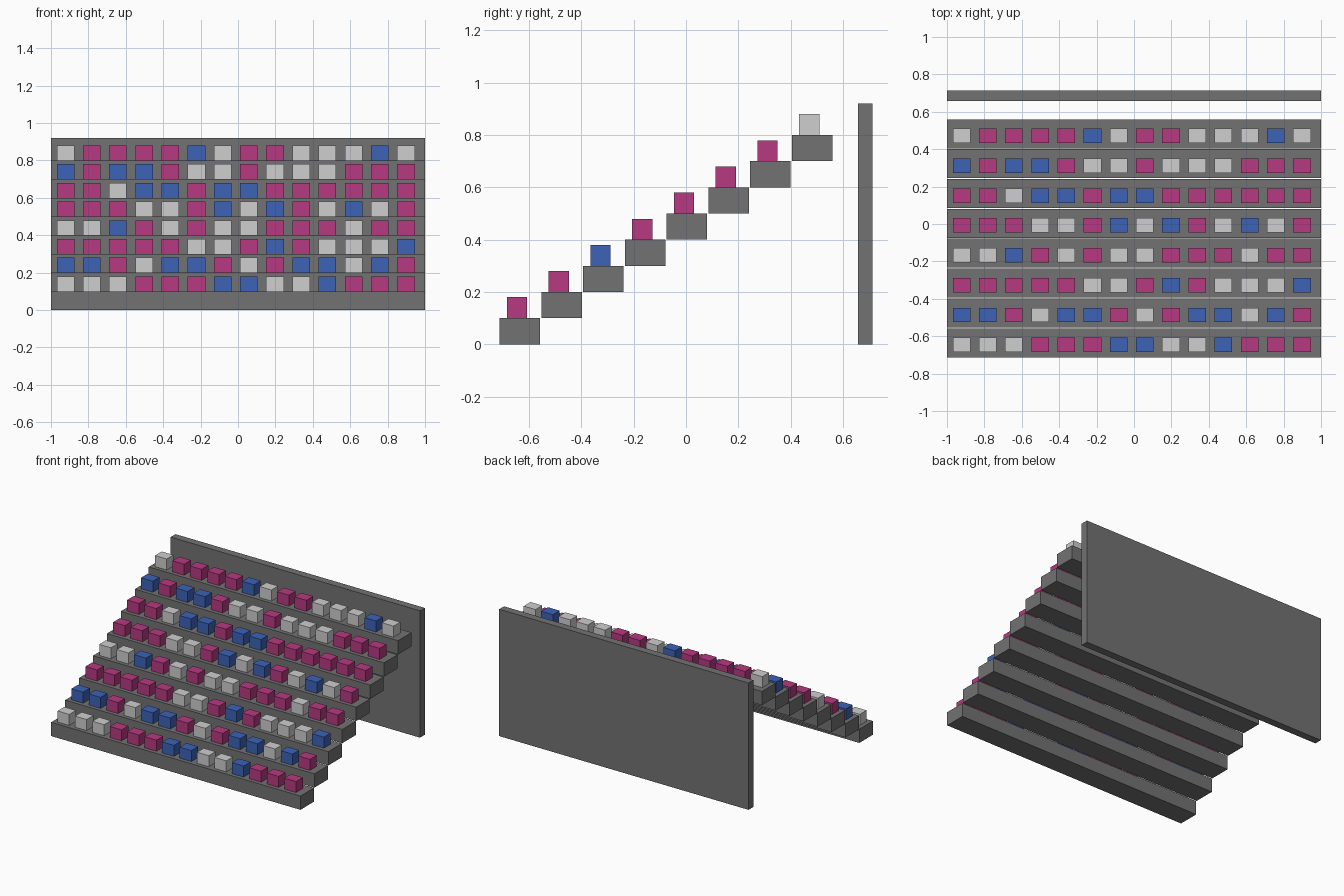
import bpy

if "Cube" in bpy.data.objects:
    bpy.data.objects.remove(bpy.data.objects["Cube"])


def material(name, rgb):
    m = bpy.data.materials.new(name)
    m.diffuse_color = (*rgb, 1)
    m.use_nodes = True
    m.node_tree.nodes["Principled BSDF"].inputs["Base Color"].default_value = m.diffuse_color
    return m


GREY = material("concrete grey", (0.17, 0.17, 0.17))
SEAT_COLOURS = {
    "W": material("seat white", (0.62, 0.62, 0.62)),
    "M": material("seat magenta", (0.47, 0.042, 0.22)),
    "B": material("seat blue", (0.045, 0.125, 0.47)),
}


def box(name, centre, size, mat):
    bpy.ops.mesh.primitive_cube_add(size=1, location=centre)
    ob = bpy.context.object
    ob.name = name
    ob.scale = size
    ob.data.materials.append(mat)
    return ob


# Seat colours per row, lowest row first, left to right
ROWS = [
    "WWWMMMBBWWBMMM",
    "BBMWBBMWMBBWBM",
    "MMMMMWWMBMWWWB",
    "WWBMWMWWMMMWMM",
    "MMMWWMBWBMWBWM",
    "MMWBBMBBMMMMMM",
    "BMBBMWWMWWWMMM",
    "WMMMMBWMMWWWBW",
]

# Stepped terraces, each carrying a row of seats
for r, row in enumerate(ROWS):
    y = -0.635 + 0.1596 * r
    z = 0.1 * r
    box(f"terrace_{r + 1}", (0, y, z + 0.05), (2, 0.155, 0.1), GREY)
    for c, key in enumerate(row):
        box(f"seat_{r + 1}_{c + 1}", (-0.922 + 0.14 * c, y - 0.011, z + 0.14),
            (0.094, 0.077, 0.08), SEAT_COLOURS[key])

# Free-standing back wall
box("back_wall", (0, 0.685, 0.46), (2, 0.055, 0.92), GREY)
